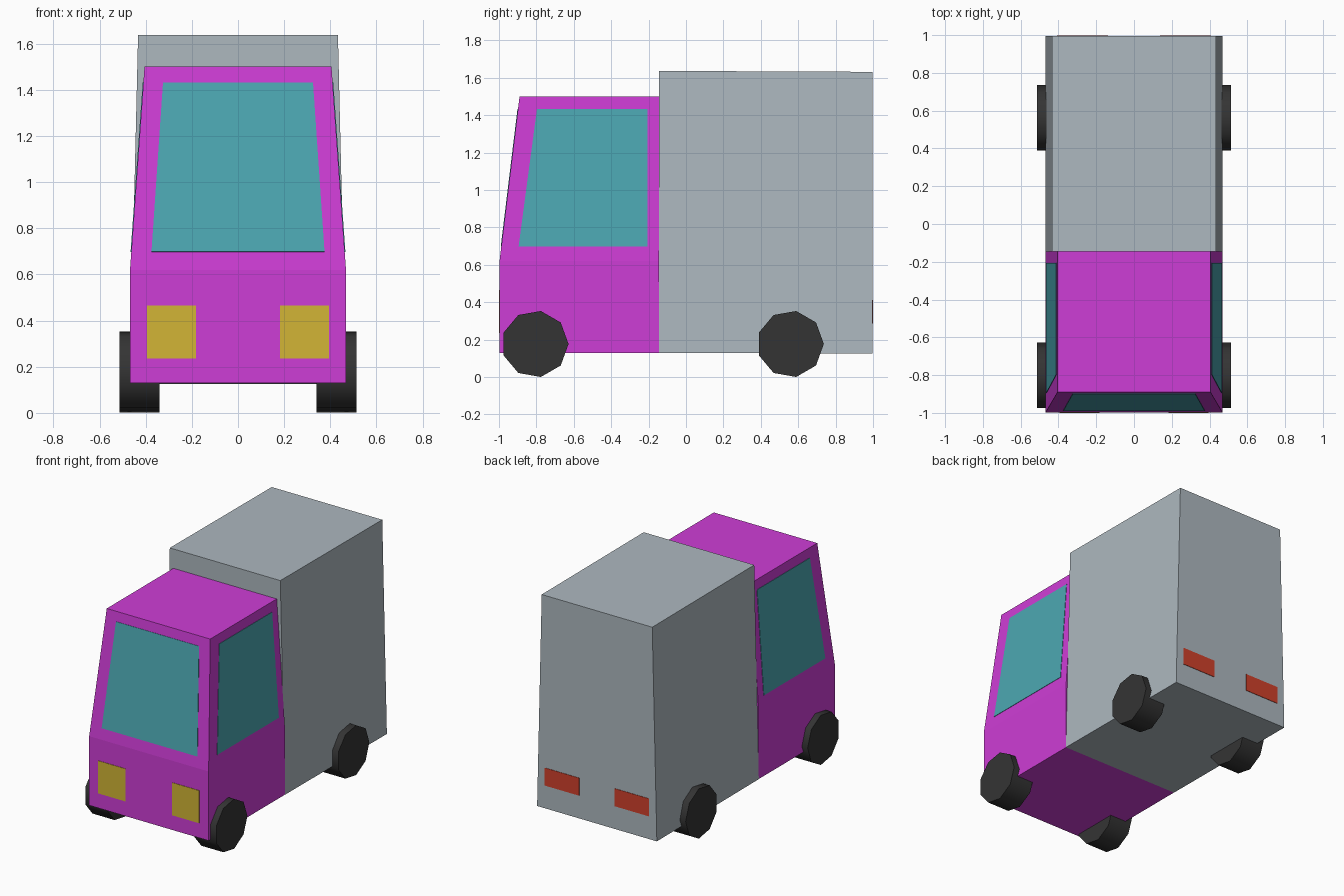
import bpy, bmesh, math
from mathutils import Vector, Matrix

if "Cube" in bpy.data.objects:
    bpy.data.objects.remove(bpy.data.objects["Cube"])


def material(name, r, g, b):
    lin = [((c / 255 + 0.055) / 1.055) ** 2.4 for c in (r, g, b)]
    m = bpy.data.materials.new(name)
    m.diffuse_color = (*lin, 1)
    m.use_nodes = True
    m.node_tree.nodes["Principled BSDF"].inputs["Base Color"].default_value = m.diffuse_color
    return m


PINK = material("magenta paint", 206, 61, 214)
GREY = material("box grey", 173, 184, 191)
GLASS = material("teal glass", 76, 168, 178)
YELLOW = material("headlight yellow", 210, 181, 54)
RED = material("tail light red", 208, 64, 43)
RUBBER = material("tyre black", 52, 52, 52)


def add_object(name, bm, mat):
    bmesh.ops.recalc_face_normals(bm, faces=bm.faces)
    me = bpy.data.meshes.new(name)
    bm.to_mesh(me)
    bm.free()
    me.materials.append(mat)
    ob = bpy.data.objects.new(name, me)
    bpy.context.collection.objects.link(ob)
    return ob


def loft(name, rings, mat):
    """Closed body through rectangles given as (half width, y front, z front, y back, z back)."""
    bm = bmesh.new()
    loops = [[bm.verts.new(p) for p in ((-w, y0, z0), (w, y0, z0), (w, y1, z1), (-w, y1, z1))]
             for w, y0, z0, y1, z1 in rings]
    for a, b in zip(loops, loops[1:]):
        for i in range(4):
            j = (i + 1) % 4
            bm.faces.new((a[i], a[j], b[j], b[i]))
    bm.faces.new(loops[0])
    bm.faces.new(loops[-1])
    return add_object(name, bm, mat)


def plate(name, corners, outward, mat):
    """Thin plate straddling the body surface."""
    c = [Vector(p) for p in corners]
    n = (c[1] - c[0]).cross(c[2] - c[0]).normalized()
    if n.dot(Vector(outward)) < 0:
        n = -n
    bm = bmesh.new()
    inner = [bm.verts.new(p - n * 0.003) for p in c]
    outer = [bm.verts.new(p + n * 0.003) for p in c]
    bm.faces.new(inner)
    bm.faces.new(outer)
    for i in range(4):
        j = (i + 1) % 4
        bm.faces.new((inner[i], inner[j], outer[j], outer[i]))
    return add_object(name, bm, mat)


# Cab and cargo box
Z_BELT, Z_ROOF = 0.62, 1.5
loft("cab", [(0.468, -0.997, 0.13, -0.145, 0.13),
             (0.468, -0.997, Z_BELT, -0.145, Z_BELT),
             (0.405, -0.89, Z_ROOF, -0.145, Z_ROOF)], PINK)
loft("cargo_box", [(0.469, -0.145, 0.13, 0.996, 0.125),
                   (0.433, -0.145, 1.637, 0.996, 1.632)], GREY)


def side_x(z):
    return 0.468 - 0.063 * (z - Z_BELT) / (Z_ROOF - Z_BELT)


def front_y(z):
    return -0.997 + 0.107 * (z - Z_BELT) / (Z_ROOF - Z_BELT)


# Windscreen
lo, hi = 0.698, 1.432
plate("windscreen", [(-0.375, front_y(lo), lo), (0.375, front_y(lo), lo),
                     (0.325, front_y(hi), hi), (-0.325, front_y(hi), hi)], (0, -1, 0), GLASS)

for s, side in ((-1, "left"), (1, "right")):
    # Side windows
    plate("side_window_" + side, [(s * side_x(lo), -0.895, lo), (s * side_x(lo), -0.207, lo),
                                  (s * side_x(hi), -0.207, hi), (s * side_x(hi), -0.797, hi)],
          (s, 0, 0), GLASS)
    # Headlights and tail lights
    for name, y, x0, x1, z0, z1, mat in (("headlight_", -0.997, 0.182, 0.395, 0.235, 0.466, YELLOW),
                                         ("tail_light_", 0.996, 0.138, 0.408, 0.287, 0.412, RED)):
        plate(name + side, [(s * x0, y, z0), (s * x1, y, z0), (s * x1, y, z1), (s * x0, y, z1)],
              (0, y, 0), mat)
    # Nine-sided wheels, one corner pointing backwards
    for y, end in ((-0.807, "front"), (0.558, "rear")):
        bm = bmesh.new()
        ends = []
        for x in (0.34, 0.513):
            ends.append([bm.verts.new((s * x, y + 0.179 * math.cos(math.tau * i / 9),
                                       0.177 + 0.179 * math.sin(math.tau * i / 9))) for i in range(9)])
        for i in range(9):
            j = (i + 1) % 9
            bm.faces.new((ends[0][i], ends[0][j], ends[1][j], ends[1][i]))
        bm.faces.new(ends[0])
        bm.faces.new(ends[1])
        wheel = add_object(f"wheel_{end}_{side}", bm, RUBBER)
        bpy.ops.object.select_all(action='DESELECT')
        wheel.select_set(True)
        bpy.context.view_layer.objects.active = wheel
        bpy.ops.object.shade_smooth_by_angle(angle=math.radians(45))
